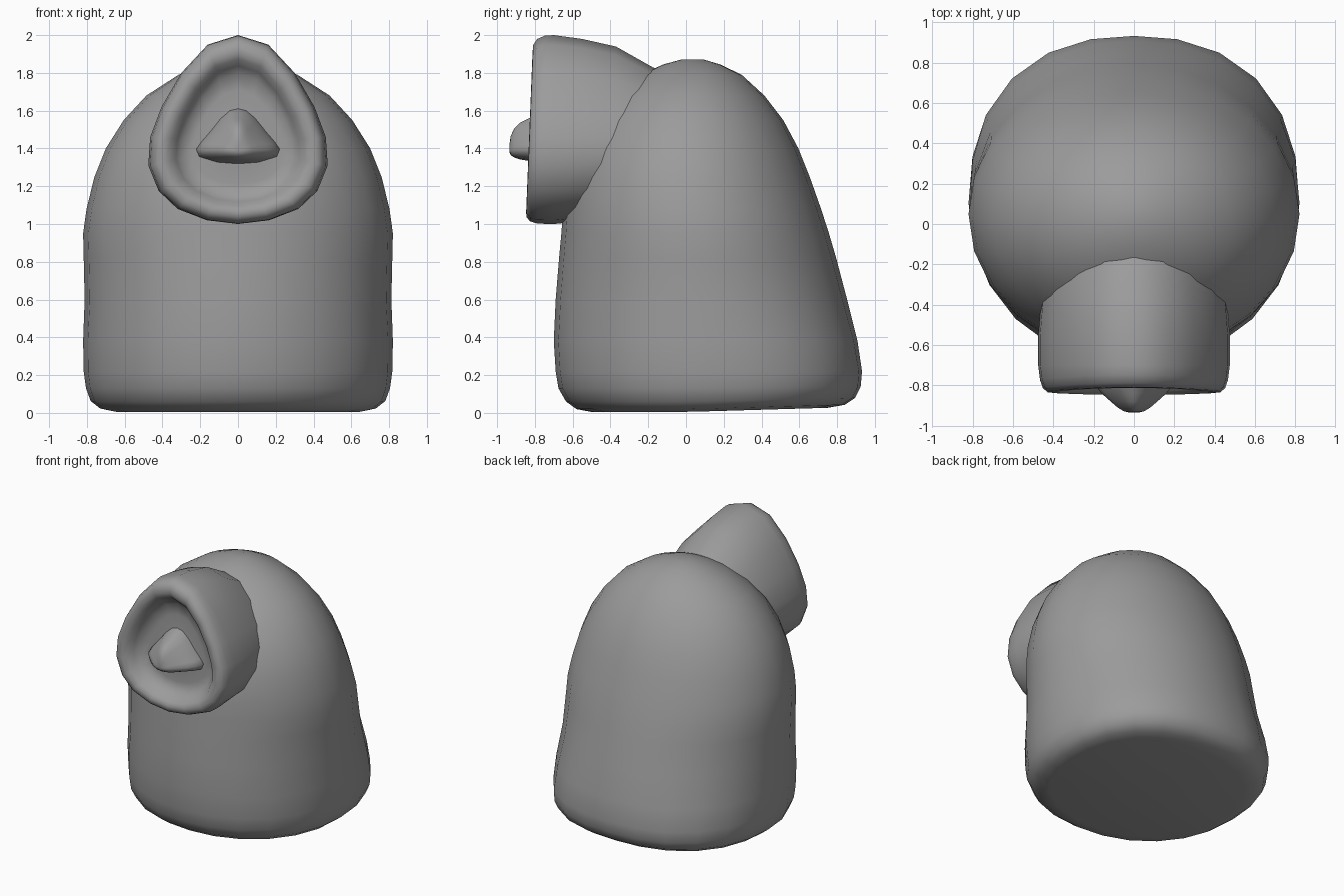
import bpy, bmesh, math

grey = bpy.data.materials.new("dark_grey")
grey.diffuse_color = (0.33, 0.33, 0.33, 1)


def loft(name, rings):
    """Skin a list of equal-length closed rings and cap both ends."""
    bm = bmesh.new()
    loops = [[bm.verts.new(p) for p in r] for r in rings]
    n = len(loops[0])
    for a, b in zip(loops, loops[1:]):
        for i in range(n):
            j = (i + 1) % n
            bm.faces.new((a[i], a[j], b[j], b[i]))
    for end in (loops[0], loops[-1]):
        bmesh.ops.poke(bm, faces=[bm.faces.new(end)])
    bmesh.ops.recalc_face_normals(bm, faces=bm.faces[:])
    for f in bm.faces:
        f.smooth = True
    me = bpy.data.meshes.new(name)
    bm.to_mesh(me)
    bm.free()
    me.materials.append(grey)
    ob = bpy.data.objects.new(name, me)
    bpy.context.collection.objects.link(ob)
    return ob


def mirrored(half):
    """Close a half outline that starts and ends on x = 0."""
    return half + [(-x, z) for x, z in half[-2:0:-1]]


# Domed body: height, front y, back y, half width
body = [(0.005, -0.50, 0.75, 0.66), (0.02, -0.58, 0.84, 0.73), (0.06, -0.635, 0.895, 0.78),
        (0.13, -0.675, 0.925, 0.805), (0.22, -0.69, 0.932, 0.817), (0.38, -0.70, 0.908, 0.82),
        (0.60, -0.69, 0.853, 0.812), (0.82, -0.672, 0.795, 0.817), (0.95, -0.66, 0.757, 0.82),
        (1.08, -0.65, 0.715, 0.802), (1.25, -0.62, 0.655, 0.76), (1.40, -0.57, 0.595, 0.70),
        (1.55, -0.49, 0.515, 0.605), (1.68, -0.38, 0.415, 0.485), (1.79, -0.24, 0.295, 0.315),
        (1.845, -0.12, 0.18, 0.17), (1.872, -0.02, 0.09, 0.06)]
rings = []
for z, front, back, w in body:
    c, r = (front + back) / 2, (back - front) / 2
    # the lower part is squarer, most of all at the back
    square = max(0, 1 - max(0, z - 0.15) / 0.5)
    ring = []
    for i in range(24):
        a = math.tau * i / 24
        n = 2 + square * (0.35 if math.sin(a) > 0 else 0.12)
        k = (abs(math.cos(a)) ** n + abs(math.sin(a)) ** n) ** (-1 / n)
        y = c + r * k * math.sin(a)
        lift = 0.03 * max(0, y) * max(0, 1 - z / 0.2)  # base rises slightly at the back
        ring.append((w * k * math.cos(a), y, z + lift))
    rings.append(ring)
loft("body", rings)

# Egg-shaped muzzle with rolled rim and recess: y, x scale, z scale
egg = mirrored([(0, 2.0), (0.16, 1.95), (0.30, 1.80), (0.405, 1.62), (0.465, 1.46),
                (0.475, 1.31), (0.42, 1.175), (0.32, 1.08), (0.165, 1.02), (0, 1.0)])
muzzle = [(-0.05, 0.80, 0.60), (-0.18, 0.90, 0.71), (-0.37, 0.97, 0.895), (-0.55, 1.0, 0.965),
          (-0.70, 1.0, 1.0), (-0.77, 0.98, 0.995), (-0.81, 0.95, 0.965), (-0.83, 0.90, 0.91),
          (-0.832, 0.83, 0.84), (-0.815, 0.75, 0.78), (-0.775, 0.69, 0.72), (-0.735, 0.62, 0.65),
          (-0.725, 0.50, 0.50), (-0.735, 0.30, 0.30)]
rings = []
for y, sx, sz in muzzle:
    tilt = 0.04 if y < -0.72 else 0  # front face leans back at the top
    rings.append([(x * sx, y + tilt * (z - 1.42) * sz, 1.42 + (z - 1.42) * sz) for x, z in egg])
loft("muzzle", rings)

# Small rounded beak inside the recess: y, half width, height scale
section = mirrored([(0, 1), (0.2, 0.95), (0.42, 0.76), (0.65, 0.47), (0.88, 0.2), (1, 0.03),
                    (0.93, -0.15), (0.5, -0.29), (0, -0.33)])
beak = [(-0.69, 0.225, 0.235), (-0.74, 0.22, 0.215), (-0.79, 0.20, 0.19), (-0.84, 0.16, 0.165),
        (-0.88, 0.115, 0.145), (-0.91, 0.08, 0.115), (-0.928, 0.05, 0.075), (-0.935, 0.02, 0.03)]
loft("beak", [[(x * sx, y, 1.39 + z * sz) for x, z in section] for y, sx, sz in beak])
